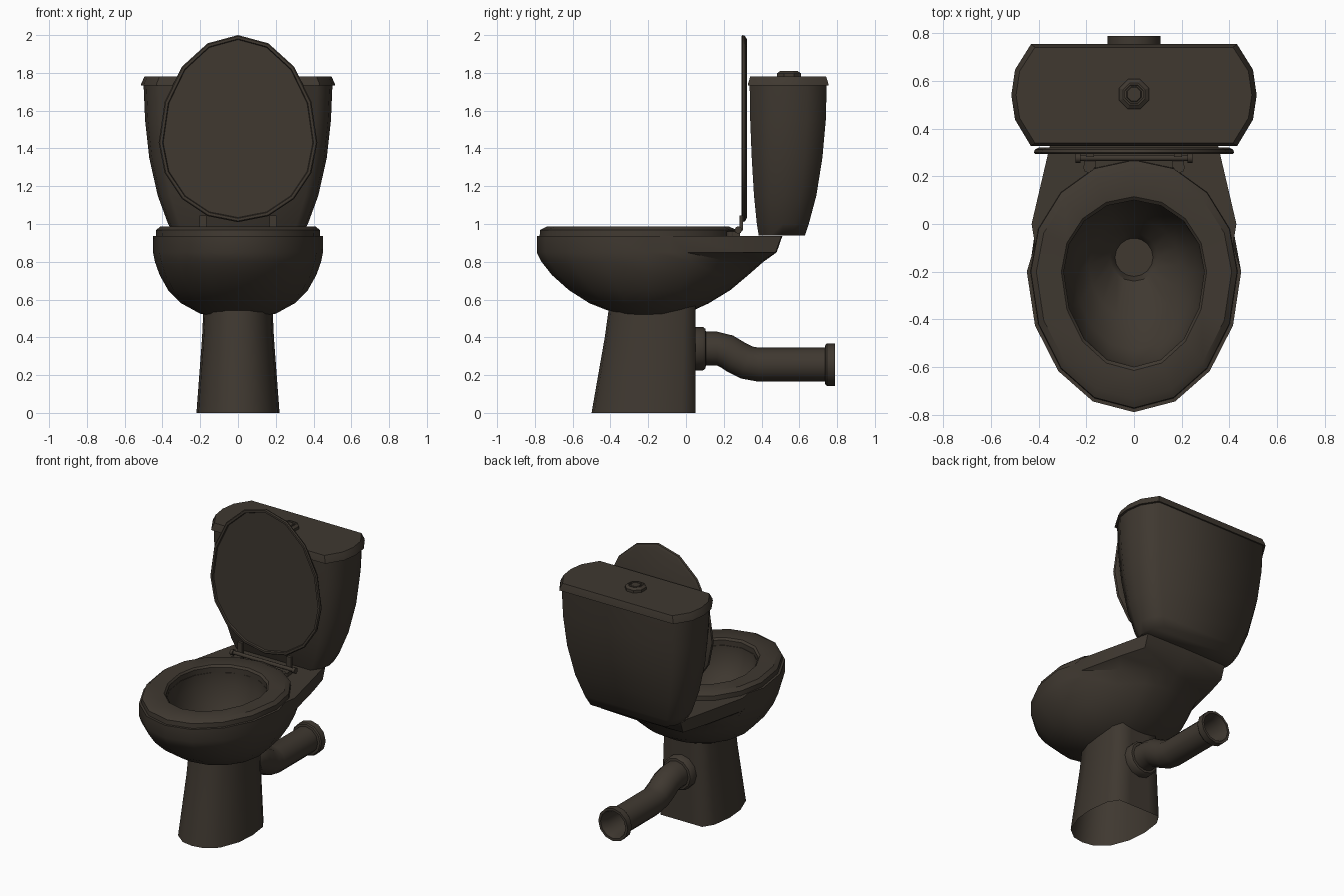
import bpy, bmesh, math
from math import sin, cos, pi, radians
from mathutils import Matrix, Vector

if "Cube" in bpy.data.objects:
    bpy.data.objects.remove(bpy.data.objects["Cube"])

mat = bpy.data.materials.new("dark brown ceramic")
mat.diffuse_color = (0.05, 0.04, 0.03, 1)
mat.use_nodes = True
mat.node_tree.nodes["Principled BSDF"].inputs["Base Color"].default_value = mat.diffuse_color


def finish(name, bm, angle):
    bmesh.ops.recalc_face_normals(bm, faces=bm.faces)
    me = bpy.data.meshes.new(name)
    bm.to_mesh(me)
    bm.free()
    ob = bpy.data.objects.new(name, me)
    bpy.context.collection.objects.link(ob)
    me.materials.append(mat)
    bpy.ops.object.select_all(action='DESELECT')
    ob.select_set(True)
    bpy.context.view_layer.objects.active = ob
    bpy.ops.object.shade_smooth_by_angle(angle=radians(angle))
    return ob


def loft(name, rings, start=False, end=False, closed=False, angle=40):
    """Bridge rings of equal point count, with optional end caps."""
    bm = bmesh.new()
    vs = [[bm.verts.new(p) for p in r] for r in rings]
    n = len(vs[0])
    pairs = list(zip(vs, vs[1:])) + ([(vs[-1], vs[0])] if closed else [])
    for a, b in pairs:
        for i in range(n):
            j = (i + 1) % n
            bm.faces.new((a[i], a[j], b[j], b[i]))
    if start:
        bm.faces.new(vs[0])
    if end:
        bm.faces.new(vs[-1])
    return finish(name, bm, angle)


def egg(z, f, b, w, yc=-0.2, n=16):
    """Egg outline: front f, back b, half width w, widest at yc."""
    pts = []
    for i in range(n):
        a = 2 * pi * i / n
        c = cos(a)
        pts.append((w * sin(a), yc - c * ((yc - f) if c > 0 else (b - yc)), z))
    return pts


def mirror_ring(half, z):
    """Full ring from a right-hand half outline without centre points."""
    return [(x, y, z) for x, y in half] + [(-x, y, z) for x, y in reversed(half)]


# Bowl: rim with rear shelf, rounded outside, hollow inside down to the drain
def rim(z, back):
    p = egg(z, -0.79, 0.1, 0.45)
    for i, (x, y) in {6: (.43, 0), 7: (.36, .3), 8: (0, back)}.items():
        p[i] = (x, y, z)
        p[-i] = (-x, y, z)
    p[8] = (0, back, z)
    p.insert(8, (.31, back - .005, z))
    p.insert(10, (-.31, back - .005, z))
    return p


def bowl_ring(z, f, b, w, yc=-0.2):
    p = egg(z, f, b, w, yc)
    x7, y7 = p[7][:2]
    a = radians(168)
    x, y = w * sin(a), yc - cos(a) * (b - yc)
    p.insert(8, (x, y, z))
    p.insert(10, (-x, y, z))
    return p


loft("bowl", [
    bowl_ring(.53, -.22, -.06, .08, -.14),
    bowl_ring(.58, -.24, -.04, .10, -.14),
    bowl_ring(.65, -.40, .02, .19, -.17),
    bowl_ring(.75, -.53, .06, .25),
    bowl_ring(.85, -.595, .1, .29),
    bowl_ring(.935, -.6, .1, .295),
    rim(.936, .51), rim(.85, .48),
    bowl_ring(.80, -.765, .41, .44),
    bowl_ring(.73, -.71, .33, .415),
    bowl_ring(.65, -.62, .235, .37),
    bowl_ring(.58, -.51, .12, .30),
    bowl_ring(.525, -.37, .0, .2),
    bowl_ring(.50, -.25, -.12, .08),
], True, True)

# Pedestal: flat back, rounded front, open underneath
PED = [(.35, 1), (.72, 1), (.92, .87), (1, .62), (.95, .38), (.72, .14), (.36, .025)]
ped_rings = []
for z, f, w in [(0, -.5, .22), (.2, -.465, .205), (.4, -.43, .19), (.58, -.405, .182)]:
    half = [(x * w, f + t * (.05 - f)) for x, t in PED]
    r = mirror_ring(half, z)
    r.insert(len(half), (0, f, z))
    ped_rings.append(r)
loft("pedestal", ped_rings, angle=60)

# Seat ring
loft("seat", [
    egg(.937, -.6, .1, .295), egg(.937, -.775, .27, .435), egg(.968, -.772, .268, .433),
    egg(.988, -.735, .225, .41), egg(.984, -.615, .115, .305), egg(.972, -.6, .1, .295),
], closed=True, angle=35)


# Raised lid, recessed on the front
def lid_ring(y, d):
    return [(x, y, 1.43 - t) for x, t, _ in egg(0, -.57 + d, .42 - d, .42 - d, 0)]


loft("lid", [lid_ring(.303, .024), lid_ring(.293, .02), lid_ring(.293, .006),
             lid_ring(.3, 0), lid_ring(.312, .004), lid_ring(.322, .022)],
     True, True, angle=30)

# Cistern and its cover
SEC = [(.84, 0), (.97, .26), (1, .5), (.97, .75), (.84, 1)]


def tank_ring(z, w, f, b):
    return mirror_ring([(x * w, f + t * (b - f)) for x, t in SEC], z)


loft("cistern", [
    tank_ring(.94, .335, .385, .63), tank_ring(1.0, .37, .375, .65),
    tank_ring(1.15, .425, .36, .69), tank_ring(1.35, .47, .348, .722),
    tank_ring(1.55, .492, .34, .74), tank_ring(1.735, .5, .337, .745),
], True, True, angle=60)
loft("cistern_cover", [
    tank_ring(1.732, .5, .34, .74), tank_ring(1.732, .515, .327, .755),
    tank_ring(1.745, .512, .329, .753), tank_ring(1.78, .495, .34, .742),
], True, True, angle=25)


# Flush button, octagonal
def octagon(z, r):
    return [(r * cos(pi / 8 + i * pi / 4), .545 + r * sin(pi / 8 + i * pi / 4), z)
            for i in range(8)]


loft("flush_button", [octagon(1.775, .068), octagon(1.798, .068), octagon(1.81, .05),
                      octagon(1.81, .042), octagon(1.803, .04), octagon(1.803, .034),
                      octagon(1.808, .03)], True, True, angle=25)


# Waste pipe: flange, S bend, open flanged end
def pipe_ring(y, z, r, tilt=0, n=12):
    t = radians(tilt)
    out = []
    for i in range(n):
        a = 2 * pi * i / n
        h = r * cos(a)
        out.append((r * sin(a), y + h * sin(t), z + h * cos(t)))
    return out


loft("waste_pipe", [pipe_ring(*p) for p in [
    (.04, .34, .115), (.09, .34, .115), (.103, .34, .105), (.105, .34, .09),
    (.165, .34, .09), (.215, .326, .09, 22), (.265, .295, .09, 32),
    (.32, .267, .09, 20), (.385, .255, .09), (.735, .255, .09),
    (.738, .255, .105), (.746, .255, .112), (.79, .255, .112),
    (.79, .255, .095), (.735, .255, .08), (.45, .255, .08)]], False, True, angle=38)


# Hinge: rod, end knobs, lid arms and mounting bolts
def rod(name, centre, r, length, axis, n=8):
    bm = bmesh.new()
    m = Matrix.Translation(centre)
    if axis == 'x':
        m = m @ Matrix.Rotation(pi / 2, 4, 'Y')
    bmesh.ops.create_cone(bm, cap_ends=True, segments=n, radius1=r, radius2=r,
                          depth=length, matrix=m)
    finish(name, bm, 50)


def box(name, centre, size):
    bm = bmesh.new()
    bmesh.ops.create_cube(bm, size=1, matrix=Matrix.Translation(centre)
                          @ Matrix.Diagonal(Vector((*size, 1))))
    finish(name, bm, 30)


rod("hinge_rod", (0, .277, .968), .013, .46, 'x')
for side, s in (("left", -1), ("right", 1)):
    rod(side + "_hinge_knob", (s * .235, .277, .968), .02, .02, 'x')
    box(side + "_hinge_arm", (s * .185, .292, 1.005), (.035, .02, .08))
    box(side + "_hinge_foot", (s * .185, .262, .948), (.05, .05, .026))
    rod(side + "_hinge_bolt", (s * .19, .238, .945), .024, .03, 'z')
